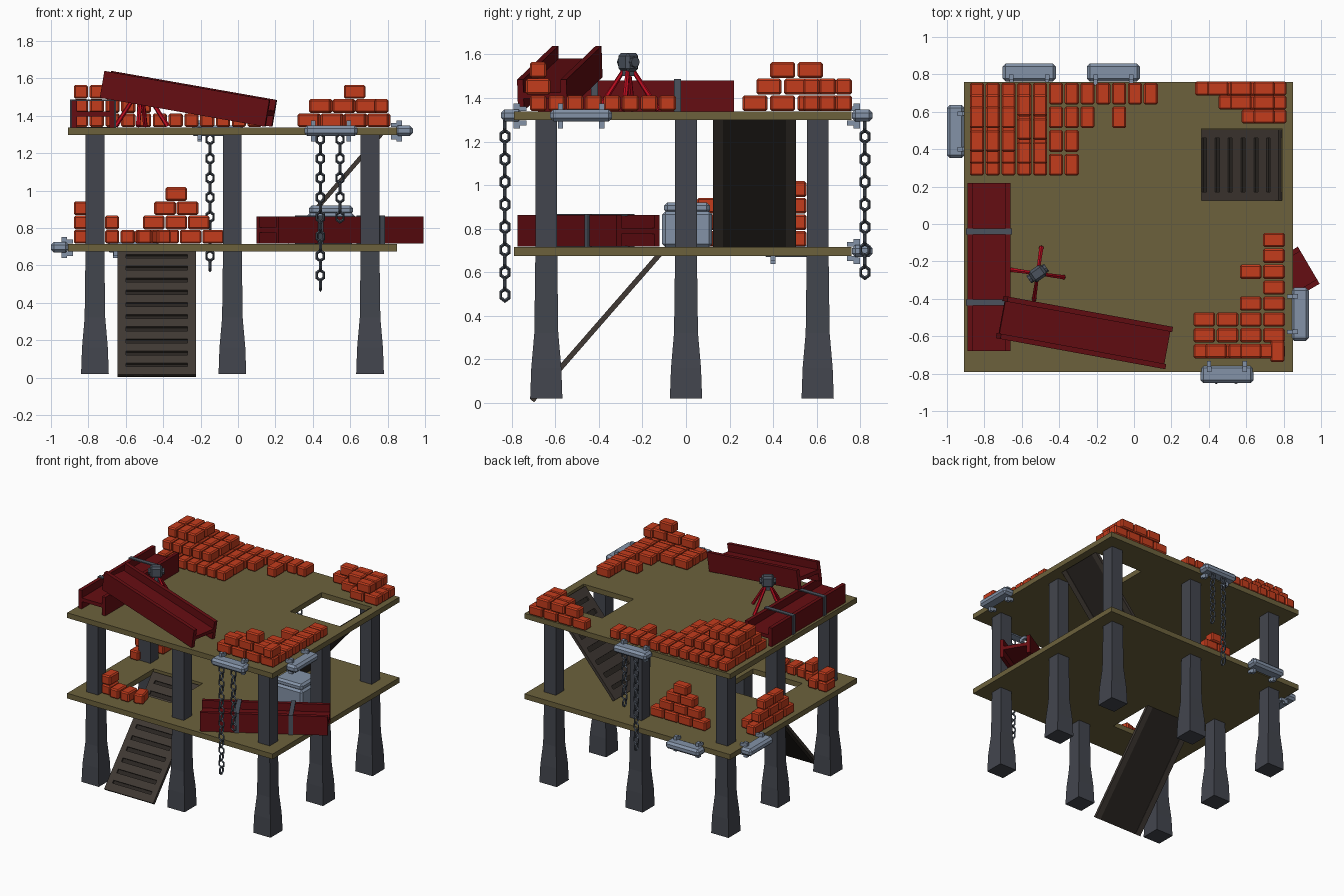
import bpy, bmesh, math
from mathutils import Matrix, Vector

if "Cube" in bpy.data.objects:
    bpy.data.objects.remove(bpy.data.objects["Cube"])

def mat(name, *c):
    m = bpy.data.materials.new(name)
    m.diffuse_color = (*c, 1)
    m.use_nodes = True
    m.node_tree.nodes["Principled BSDF"].inputs["Base Color"].default_value = m.diffuse_color
    return m

OLIVE = mat("olive_deck", .15, .12, .045)
BRICK = mat("brick_red", .55, .045, .012)
STEEL = mat("painted_beam", .13, .004, .006)
POST = mat("post_grey", .055, .06, .075)
DARK = mat("ramp_dark", .022, .018, .015)
WOOD = mat("ramp_board", .05, .04, .033)
CLAMP = mat("clamp_grey", .23, .29, .39)
IRON = mat("iron", .07, .085, .11)
RED = mat("tripod_red", .55, .004, .015)
I4 = Matrix.Identity(4)
T, R = Matrix.Translation, Matrix.Rotation
rad = math.radians

def box(bm, size, loc, m=I4):
    bmesh.ops.create_cube(bm, size=1, matrix=m @ T(loc) @ Matrix.Diagonal((*size, 1)))

def finish(bm, name, material, bevel=0, matrix=I4):
    bmesh.ops.recalc_face_normals(bm, faces=bm.faces)
    me = bpy.data.meshes.new(name)
    bm.to_mesh(me)
    bm.free()
    me.materials.append(material)
    ob = bpy.data.objects.new(name, me)
    ob.matrix_world = matrix
    bpy.context.collection.objects.link(ob)
    if bevel:
        mod = ob.modifiers.new("bevel", 'BEVEL')
        mod.width, mod.segments = bevel, 1
    return ob

def extrude(bm, faces, vec):
    ext = bmesh.ops.extrude_face_region(bm, geom=faces)["geom"]
    bmesh.ops.translate(bm, vec=vec, verts=[v for v in ext if isinstance(v, bmesh.types.BMVert)])

# decks, each with a rectangular ramp opening
def deck(name, top, hx, hy):
    bm = bmesh.new()
    xs, ys = (-.91, *hx, .85), (-.79, *hy, .76)
    g = [[bm.verts.new((x, y, top)) for y in ys] for x in xs]
    faces = [bm.faces.new((g[i][j], g[i+1][j], g[i+1][j+1], g[i][j+1]))
             for i in range(3) for j in range(3) if (i, j) != (1, 1)]
    extrude(bm, faces, (0, 0, -.04))
    finish(bm, name, OLIVE)

deck("lower_deck", .715, (-.645, -.225), (-.50, -.11))
deck("upper_deck", 1.338, (.36, .79), (.125, .51))

# eight posts with flared feet
for i, x in enumerate((-.765, -.03, .706)):
    for j, y in enumerate((-.642, 0, .605)):
        if (i, j) == (1, 1):
            continue
        bm = bmesh.new()
        prev = None
        for h, z in ((.074, .02), (.069, .16), (.055, .32), (.05, .7), (.05, 1.3)):
            ring = [bm.verts.new((x + a*h, y + b*h, z)) for a, b in ((-1, -1), (1, -1), (1, 1), (-1, 1))]
            if prev:
                for k in range(4):
                    bm.faces.new((prev[k], prev[(k+1) % 4], ring[(k+1) % 4], ring[k]))
            else:
                bm.faces.new(ring)
            prev = ring
        bm.faces.new(prev)
        finish(bm, f"post_{i}{j}", POST)

# ramps: dark backing, side rails and boards with slots between
def ramp(name, low, high, width, slots):
    low, high = Vector(low), Vector(high)
    d = high - low
    L = d.length
    x = d.normalized()
    y = Vector((0, 0, 1)).cross(x).normalized()
    z = x.cross(y)
    m = Matrix((x, y, z)).transposed().to_4x4()
    m.translation = low
    bm = bmesh.new()
    box(bm, (L, width - .02, .010), (L/2, 0, .006))
    finish(bm, name + "_backing", DARK, matrix=m)
    bm = bmesh.new()
    for s in (-1, 1):
        box(bm, (L, .045, .024), (L/2, s*(width/2 - .0225), .01))
    pitch = L / (slots + .5)
    for k in range(slots + 1):
        w = pitch * .66
        box(bm, (w, width - .09, .014), (min(max((k + .25)*pitch, w/2), L - w/2), 0, .015))
    finish(bm, name + "_boards", WOOD, matrix=m)

ramp("lower_ramp", (-.435, -.70, .003), (-.435, -.105, .685), .42, 10)
ramp("upper_ramp", (.27, .315, .715), (.79, .315, 1.315), .38, 7)

# H-section beams
def beam(name, centre, length, yaw, pitch=0, straps=True):
    w, h, t, q = .115, .0725, .028, .014
    right = [(w, -h), (w, h), (w-t, h), (w-t, q)]
    left = [(-y, z) for y, z in reversed(right)]
    lower = [(-w+t, -q), (-w+t, -h)]
    prof = right + left[:3] + [(-w, -h), lower[1], lower[0], (w-t, -q), (w-t, -h)]
    bm = bmesh.new()
    f = bm.faces.new([bm.verts.new((-length/2, y, z)) for y, z in prof])
    extrude(bm, [f], (length, 0, 0))
    m = T(centre) @ R(rad(yaw), 4, 'Z') @ R(rad(pitch), 4, 'Y')
    finish(bm, name, STEEL, matrix=m)
    if straps:
        bm = bmesh.new()
        for x in (-.19, .19):
            for s in (-1, 1):
                box(bm, (.032, .008, .15), (x, s*(w + .004), 0))
                box(bm, (.032, .246, .008), (x, 0, s*(h + .001)))
        finish(bm, name + "_straps", IRON, matrix=m)

beam("stacked_beam", (-.775, -.23, 1.409), .90, 90)
beam("leaning_beam", (-.265, -.58, 1.490), .91, -10.4, 9.8, False)
beam("lower_beam", (.546, -.448, .789), .90, 30.4)

# bricks
A, B, H = .116, .076, .076
def pile(name, base, bricks):
    """bricks: (x, y, layer, long_axis_is_x[, yaw])"""
    bm = bmesh.new()
    for x, y, k, lx, *yaw in bricks:
        size = (A, B, H-.003) if lx else (B, A, H-.003)
        box(bm, size, (0, 0, 0), T((x, y, base + H*(k + .5))) @ R(rad(yaw[0] if yaw else 0), 4, 'Z'))
    finish(bm, name, BRICK, .009)

U, D = 1.338, .715
rows = (.697, .571, .444, .317)
cols = [-.84 + .0845*i for i in range(12)]
counts = (4, 4, 4, 4, 4, 4, 4, 2, 1, 2, 1, 1)
b = [(x, rows[r], 0, 0) for x, n in zip(cols, counts) for r in range(n)]
b += [(x, y, 1, 0) for x in cols[:5] for y in (.634, .508, .381)]
b += [(x, y, 2, 0) for x in cols[:3] for y in (.571, .444)]
pile("back_left_bricks", U, b)

b = []
for y, n in ((.725, 4), (.65, 3), (.575, 2)):
    b += [(.757 - .124*i, y, 0, 1) for i in range(n)]
    b += [(.757 - .062 - .124*i, y, 1, 1) for i in range(n - 1)]
pile("back_right_bricks", U, b)

ys = [-.68 + .085*i for i in range(8)]
b = [(.748, y, 0, 1) for y in ys] + [(.624, ys[i], 0, 1) for i in (0, 1, 2, 3, 5)]
b += [(x, y, 0, 1) for x in (.5, .376) for y in ys[:3]]
b += [(.438 + .124*i, ys[0], 1, 1) for i in range(3)] + [(.767, ys[0], 1, 0)]
b += [(.624, ys[0], 2, 1)]
pile("front_right_bricks", U, b)

b = [(-.325 + .12*(i - (3-k)/2), .515, k, 1) for k in range(4) for i in range(4 - k)]
pile("brick_pyramid", D, [(x + (.012 if k == 0 else -.005), y, k, a) for x, y, k, a in b])
b = [(-.84, .17 + .125*(i - (3-k)/2), k, 0) for k in range(3) for i in range(4 - k)]
b += [(-.755, y, 0, 0) for y in (.17, .295)]
pile("lower_left_bricks", D, b)
pile("scattered_bricks", D, [(-.84, -.52, 0, 0), (-.84, -.52, 1, 0), (-.755, -.52, 0, 0), (-.673, -.6, 0, 0),
     (-.673, -.6, 1, 0), (-.59, -.62, 0, 0), (-.50, -.62, 0, 0), (-.41, -.6, 0, 0, 15)])

# edge clamps
def clamp(name, x, y, z, yaw):
    m = T((x, y, z)) @ R(rad(yaw), 4, 'Z')
    bm = bmesh.new()
    box(bm, (.285, .095, .056), (0, .045, .002))
    finish(bm, name + "_bar", CLAMP, .016, m)
    bm = bmesh.new()
    for s in (-1, 1):
        for u in (-1, 1):
            box(bm, (.022, .05, .022), (s*.095, .0, u*.033))
            box(bm, (.024, .03, .03), (s*.095, .02, u*.042))
    finish(bm, name + "_jaws", CLAMP, 0, m)

zu, zl = 1.318, .695
clamp("back_upper_clamp", -.11, .765, zu, 0)
clamp("back_lower_clamp", -.56, .765, zl, 0)
clamp("left_clamp", -.908, .495, zl, 90)
clamp("right_clamp", .842, -.482, zu, -90)
clamp("front_clamp", .497, -.757, zu, 180)

# chains of six-sided links, alternately turned
def chain(name, x, y, top, bottom):
    bm = bmesh.new()
    n = round((top - bottom) / .052)
    for k in range(n):
        m = T((x, y, top - .03 - k*.052)) @ R(rad(90*(k % 2)), 4, 'Z')
        rings = []
        for i in range(6):
            a = math.tau*i/6 + math.pi/2
            ring = []
            for j in range(4):
                c = math.tau*j/4
                r = .024 + .008*math.cos(c)
                ring.append(bm.verts.new(m @ Vector((r*math.cos(a)*.9, .008*math.sin(c), r*math.sin(a)*1.15))))
            rings.append(ring)
        for i in range(6):
            p, q = rings[i], rings[(i+1) % 6]
            for j in range(4):
                bm.faces.new((p[j], q[j], q[(j+1) % 4], p[(j+1) % 4]))
    finish(bm, name, IRON)

chain("front_long_chain", .44, -.832, 1.305, .48)
chain("front_short_chain", .545, -.832, 1.305, .86)
chain("back_long_chain", -.15, .822, 1.305, .58)
chain("back_short_chain", -.05, .822, 1.305, .90)

# surveying instrument on a four-legged stand
c = Vector((-.515, -.265, 0))
bm = bmesh.new()
for k in range(4):
    a = rad(-8 + 90*k)
    foot = c + Vector((.14*math.cos(a), .14*math.sin(a), 1.345))
    d = c + Vector((0.02*math.cos(a), .02*math.sin(a), 1.53)) - foot
    bmesh.ops.create_cone(bm, cap_ends=True, segments=6, radius1=.013, radius2=.01, depth=d.length,
                          matrix=T(foot + d/2) @ d.to_track_quat('Z', 'Y').to_matrix().to_4x4())
finish(bm, "instrument_legs", RED)
m = T(c + Vector((0, 0, 1.565))) @ R(rad(35), 4, 'Z')
bm = bmesh.new()
box(bm, (.085, .07, .085), (0, 0, 0))
finish(bm, "instrument_head", IRON, .014, m)
bm = bmesh.new()
box(bm, (.05, .05, .03), (0, 0, -.05))
bmesh.ops.create_cone(bm, cap_ends=True, segments=8, radius1=.024, radius2=.024, depth=.115, matrix=R(rad(90), 4, 'Y'))
finish(bm, "instrument_lens", IRON, 0, m)

# equipment crate on the lower deck
bm = bmesh.new()
box(bm, (.255, .23, .165), (.497, .005, .797))
finish(bm, "crate_body", CLAMP, .015)
bm = bmesh.new()
box(bm, (.235, .21, .05), (.497, .005, .895))
finish(bm, "crate_lid", CLAMP, .015)
